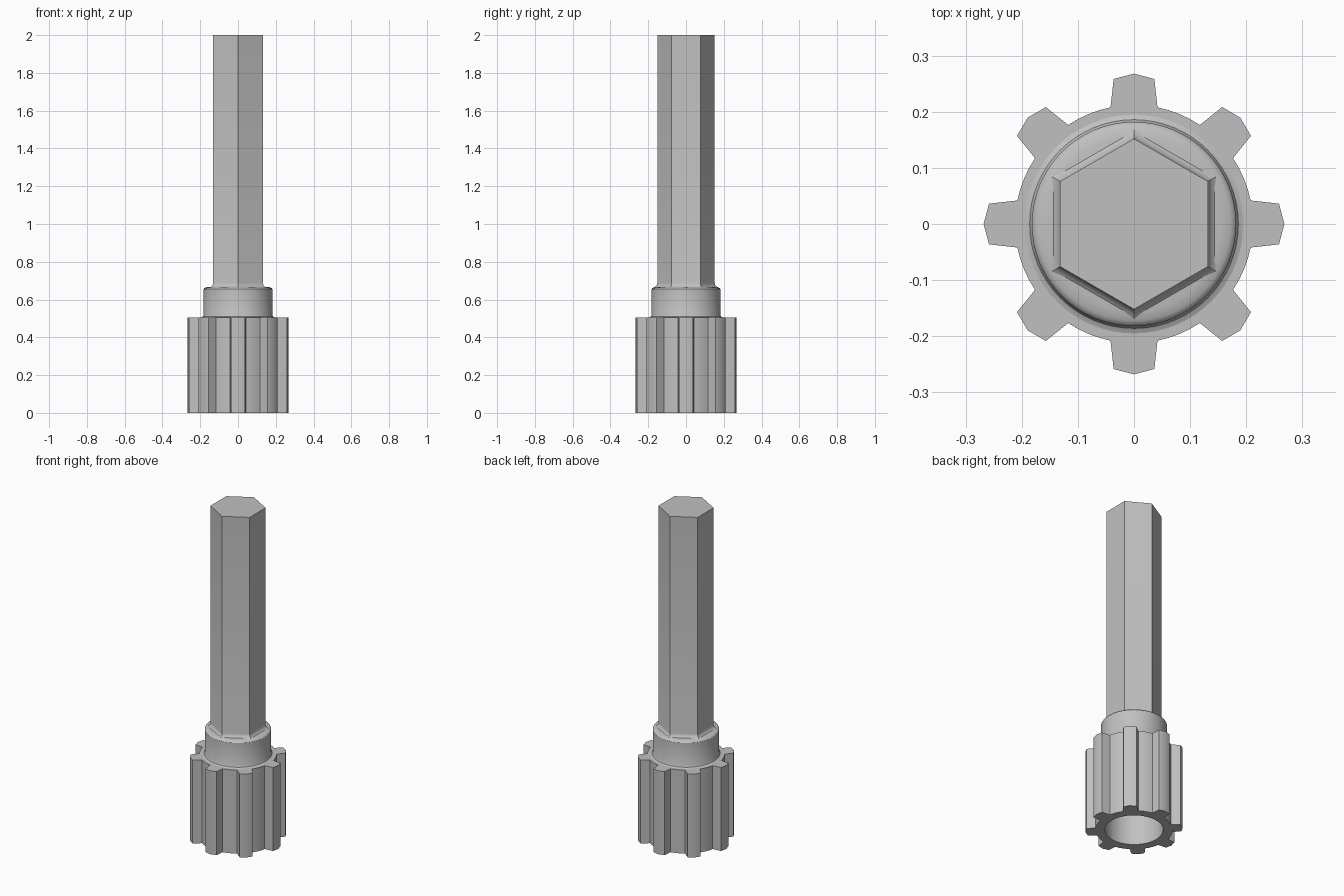
import bpy
import bmesh
from math import sin, cos, pi, radians

cube = bpy.data.objects.get("Cube")
if cube:
    bpy.data.objects.remove(cube, do_unlink=True)

# One grey metal for everything
steel = bpy.data.materials.new("grey steel")
steel.use_nodes = True
GREY = (0.53, 0.53, 0.53, 1.0)
steel.diffuse_color = GREY
steel.node_tree.nodes["Principled BSDF"].inputs["Base Color"].default_value = GREY


def circle(r, n, start=0.0):
    return [(r * cos(start + 2 * pi * i / n), r * sin(start + 2 * pi * i / n))
            for i in range(n)]


def loft(name, rings, cap_first=True, cap_last=True):
    """Skin a stack of (outline, height) rings with equal point counts."""
    bm = bmesh.new()
    loops = [[bm.verts.new((x, y, z)) for x, y in pts] for pts, z in rings]
    n = len(loops[0])
    for a, b in zip(loops, loops[1:]):
        for i in range(n):
            j = (i + 1) % n
            bm.faces.new((a[i], a[j], b[j], b[i]))
    if cap_first:
        bm.faces.new(loops[0])
    if cap_last:
        bm.faces.new(loops[-1])
    bmesh.ops.recalc_face_normals(bm, faces=bm.faces)
    mesh = bpy.data.meshes.new(name)
    bm.to_mesh(mesh)
    bm.free()
    mesh.materials.append(steel)
    ob = bpy.data.objects.new(name, mesh)
    bpy.context.collection.objects.link(ob)
    bpy.ops.object.select_all(action="DESELECT")
    ob.select_set(True)
    bpy.context.view_layer.objects.active = ob
    bpy.ops.object.shade_smooth_by_angle(angle=radians(30))
    return ob


# Gear outline: one tooth and the root arc after it, repeated round the axis
TEETH, ROOT, SHOULDER, TIP, BORE = 8, 0.212, 0.261, 0.268, 0.16
tooth = [(-11.4, ROOT), (-8, SHOULDER), (0, TIP), (8, SHOULDER), (11.4, ROOT),
         (17, ROOT), (22.5, ROOT), (28, ROOT)]
polar = [(radians(a) + 2 * pi * k / TEETH, r)
         for k in range(TEETH) for a, r in tooth]


def gear_ring(limit):
    return [(min(r, limit) * cos(a), min(r, limit) * sin(a)) for a, r in polar]


# Toothed socket with a blind bore open at the bottom
loft("splined_socket", [
    (gear_ring(BORE), 0.5), (gear_ring(BORE), 0),
    (gear_ring(TIP), 0), (gear_ring(TIP), 0.505),
    (gear_ring(0.18), 0.505),
])

# Round collar, with a small fillet at its foot and a softened top edge
collar = [(0.208, 0.502), (0.195, 0.505), (0.186, 0.51), (0.182, 0.518),
          (0.182, 0.655), (0.179, 0.66), (0.172, 0.664), (0.155, 0.667)]
loft("collar", [(circle(r, 64), z) for r, z in collar])

# Hexagonal shaft, flaring slightly where it meets the collar
shaft = [(0.17, 0.664), (0.162, 0.669), (0.155, 0.677), (0.152, 0.688), (0.152, 2)]
loft("hex_shaft", [(circle(r, 6, pi / 2), z) for r, z in shaft])
